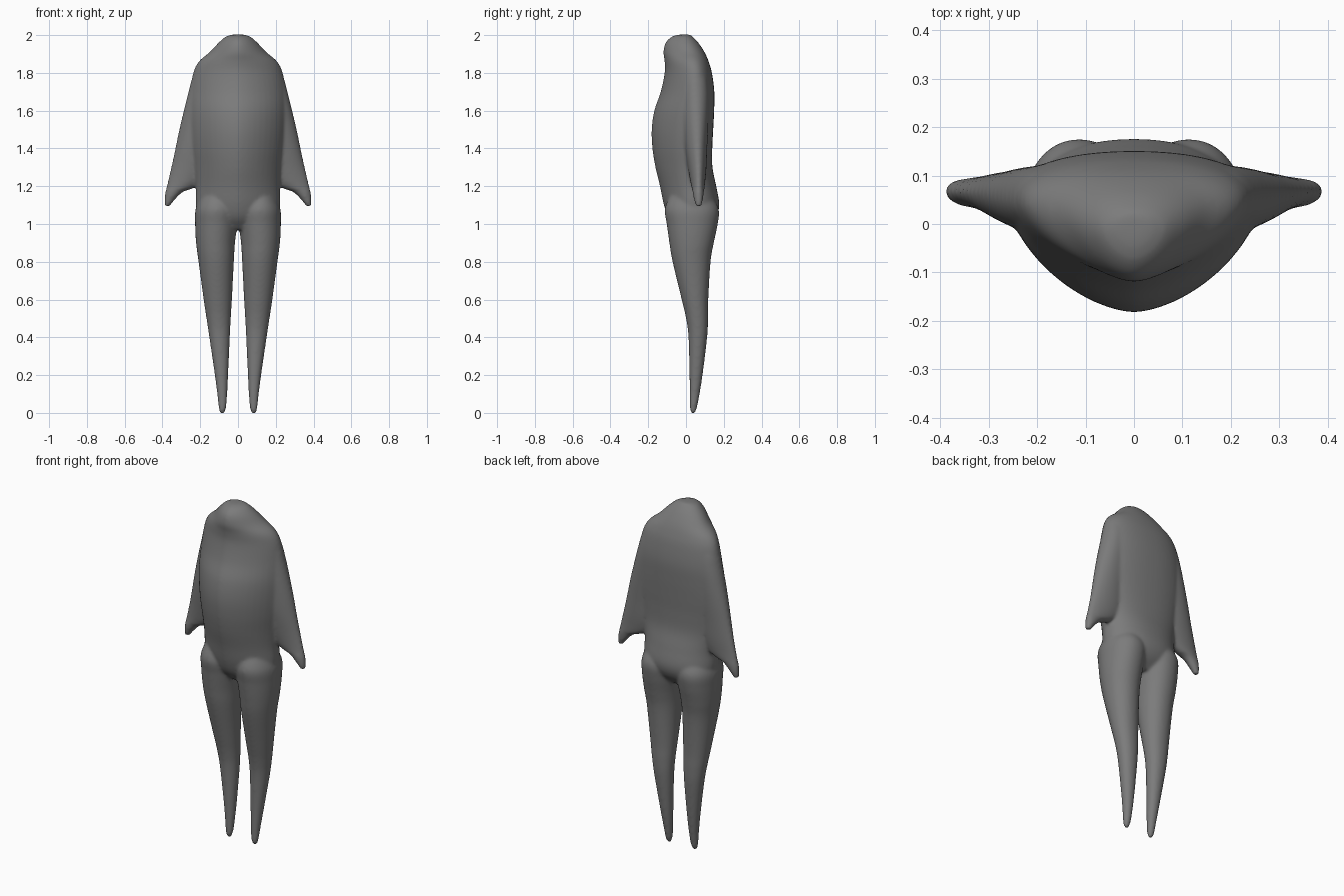
import bpy, bmesh, math

SIDES, STEPS = 48, 6


def spline(a, b, c, d, t):
    """Smooth interpolation between profile values b and c."""
    return 0.5 * (2 * b + (c - a) * t + (2 * a - 5 * b + 4 * c - d) * t * t
                  + (3 * b - a - 3 * c + d) * t ** 3)


def refine(rows):
    out = []
    for i in range(len(rows) - 1):
        quad = [rows[max(0, min(len(rows) - 1, i + k))] for k in (-1, 0, 1, 2)]
        for s in range(STEPS):
            out.append([spline(*vals, s / STEPS) for vals in zip(*quad)])
    out.append(list(rows[-1]))
    return out


def loft(bm, rows, side, n_front, n_back):
    """Rows: z, inner x, outer x, front y, back y, y of the side edges."""
    rings = []
    for z, xi, xo, yf, yb, ys in refine(rows):
        cx, rx = (xi + xo) / 2, (xo - xi) / 2
        ring = []
        for k in range(SIDES):
            t = 2 * math.pi * k / SIDES
            c, s = math.cos(t), math.sin(t)
            n, ry = (n_back, yb - ys) if s > 0 else (n_front, ys - yf)
            x = cx + rx * math.copysign(abs(c) ** (2 / n), c)
            y = ys + ry * math.copysign(abs(s) ** (2 / n), s)
            ring.append(bm.verts.new((side * x, y, z)))
        rings.append(ring)
    for a, b in zip(rings, rings[1:]):
        for k in range(SIDES):
            j = (k + 1) % SIDES
            bm.faces.new((a[k], a[j], b[j], b[k]))
    bm.faces.new(rings[0])
    bm.faces.new(rings[-1])


# Head and trunk: z, half width, front, back, side edge
trunk = [
    (2.003, 0.03, -0.035, 0.02, -0.005), (1.992, 0.065, -0.075, 0.035, -0.01),
    (1.96, 0.103, -0.108, 0.065, 0.0), (1.91, 0.15, -0.12, 0.098, 0.02),
    (1.86, 0.208, -0.113, 0.12, 0.035), (1.80, 0.237, -0.113, 0.137, 0.045),
    (1.70, 0.255, -0.134, 0.15, 0.05), (1.60, 0.262, -0.168, 0.149, 0.05),
    (1.50, 0.26, -0.182, 0.144, 0.05), (1.40, 0.25, -0.178, 0.139, 0.045),
    (1.30, 0.235, -0.162, 0.14, 0.04), (1.20, 0.223, -0.138, 0.16, 0.03),
    (1.10, 0.222, -0.117, 0.176, 0.03), (1.03, 0.20, -0.09, 0.155, 0.03),
    (0.97, 0.14, -0.04, 0.10, 0.03),
]
# Legs tapering to points
leg = [
    (1.16, 0.03, 0.19, -0.08, 0.13, 0.03), (1.08, 0.0, 0.224, -0.112, 0.173, 0.03),
    (1.00, 0.004, 0.227, -0.102, 0.168, 0.03), (0.90, 0.016, 0.222, -0.088, 0.147, 0.03),
    (0.80, 0.022, 0.209, -0.071, 0.13, 0.03), (0.60, 0.032, 0.182, -0.023, 0.118, 0.05),
    (0.50, 0.038, 0.167, 0.0, 0.117, 0.06), (0.40, 0.043, 0.152, 0.013, 0.112, 0.063),
    (0.20, 0.052, 0.123, 0.018, 0.088, 0.053), (0.08, 0.058, 0.108, 0.019, 0.069, 0.043),
    (0.02, 0.064, 0.102, 0.021, 0.056, 0.038), (-0.005, 0.074, 0.094, 0.03, 0.046, 0.037),
]
# Hanging arms webbed to the trunk, ending in pointed hands
arm = [
    (1.85, 0.08, 0.19, 0.0, 0.09, 0.04), (1.79, 0.09, 0.236, -0.02, 0.11, 0.045),
    (1.70, 0.10, 0.262, -0.02, 0.12, 0.05), (1.60, 0.11, 0.287, -0.02, 0.12, 0.055),
    (1.50, 0.11, 0.311, -0.015, 0.117, 0.06), (1.40, 0.12, 0.332, -0.005, 0.112, 0.063),
    (1.30, 0.13, 0.354, 0.01, 0.108, 0.066), (1.23, 0.17, 0.371, 0.022, 0.102, 0.067),
    (1.19, 0.235, 0.380, 0.03, 0.098, 0.067), (1.17, 0.29, 0.385, 0.034, 0.095, 0.067),
    (1.13, 0.333, 0.390, 0.042, 0.09, 0.067), (1.095, 0.36, 0.390, 0.052, 0.082, 0.067),
]

bm = bmesh.new()
loft(bm, [(z, -w, w, f, b, s) for z, w, f, b, s in trunk], 1, 1.65, 2.2)
for side in (-1, 1):
    loft(bm, leg, side, 2.0, 2.1)
    loft(bm, arm, side, 1.8, 2.0)
bmesh.ops.recalc_face_normals(bm, faces=bm.faces)
mesh = bpy.data.meshes.new("figure_body")
bm.to_mesh(mesh)
bm.free()

body = bpy.data.objects.new("figure_body", mesh)
bpy.context.collection.objects.link(body)

# Fuse the parts into one skin and soften the joins
remesh = body.modifiers.new("fuse", 'REMESH')
remesh.mode = 'VOXEL'
remesh.voxel_size = 0.008
remesh.use_smooth_shade = True
soften = body.modifiers.new("soften", 'SMOOTH')
soften.factor = 0.5
soften.iterations = 10

grey = bpy.data.materials.new("dark grey")
grey.diffuse_color = (0.2, 0.2, 0.2, 1)
mesh.materials.append(grey)
